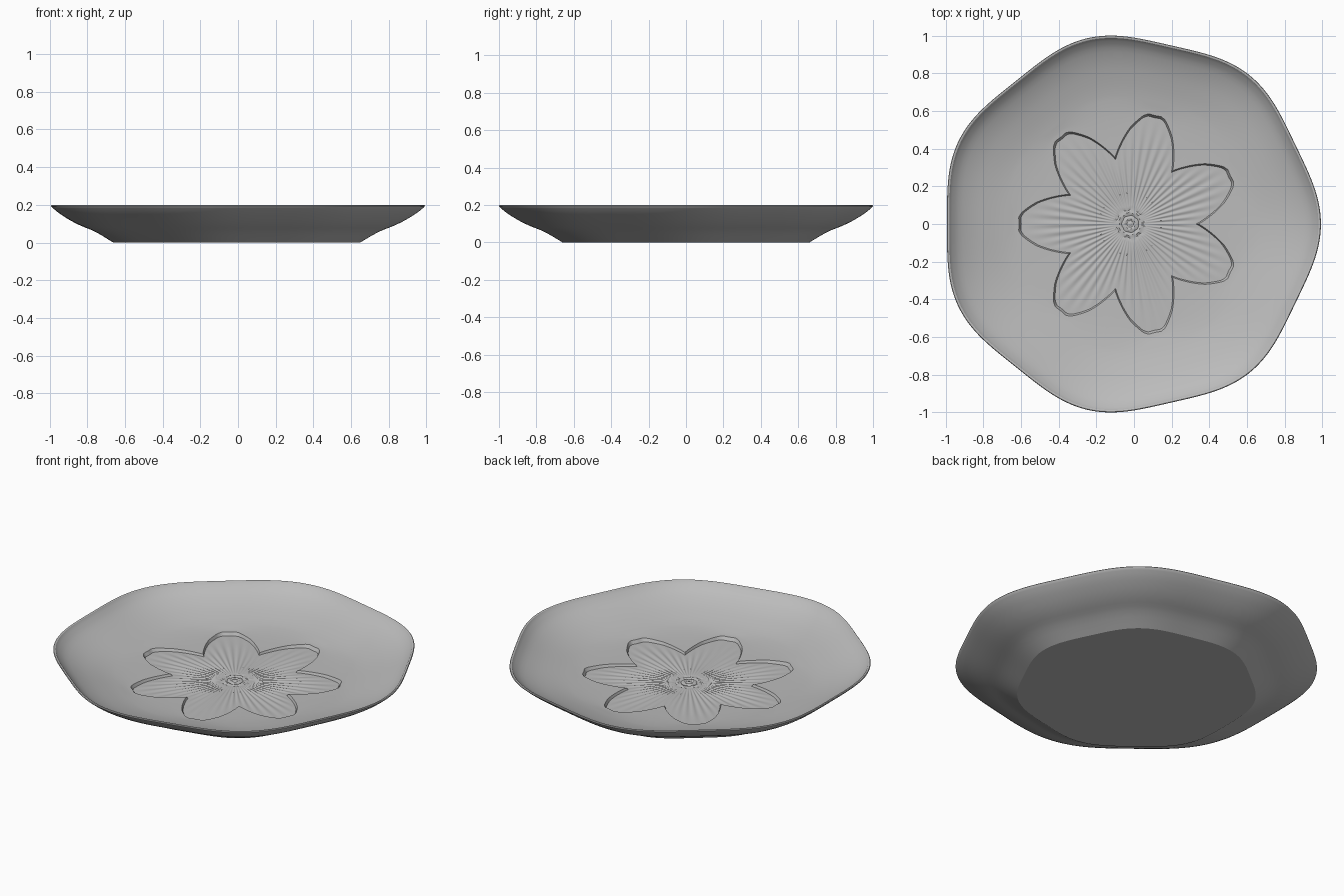
import bpy, bmesh, math

cube = bpy.data.objects.get("Cube")
if cube:
    bpy.data.objects.remove(cube, do_unlink=True)

SIDES = 7            # lobes of the plate and petals of the flower
SEGS = SIDES * 64    # points round each ring
CENTRE_X = -0.02
BED = 0.043          # height of the sunken flower


def interp(table, x):
    """Straight-line lookup in a list of (x, value) pairs."""
    for (x0, v0), (x1, v1) in zip(table, table[1:]):
        if x <= x1:
            return v0 + (v1 - v0) * max(0, x - x0) / (x1 - x0)
    return table[-1][1]


# Half a petal: degrees from its axis, radius
PETAL = [(0, 0.578), (3.5, 0.581), (6, 0.568), (13, 0.5), (20, 0.415), (25.72, 0.35)]


def petal_radius(a):
    step = 360 / SIDES
    off = (math.degrees(a) - 180 + step / 2) % step - step / 2
    return interp(PETAL, abs(off))


def lobed(radius, wave=0.02):
    return lambda a: radius * (1 + wave * math.cos(SIDES * a))


def smooth_profile(points, steps):
    """Rounded path through a few (radius, height) points."""
    out = []
    for i in range(len(points) - 1):
        p = [points[max(0, min(len(points) - 1, i + k))] for k in (-1, 0, 1, 2)]
        for s in range(steps):
            t = s / steps
            out.append(tuple(
                0.5 * (2 * b + (c - a) * t + (2 * a - 5 * b + 4 * c - d) * t ** 2
                       + (3 * b - a - 3 * c + d) * t ** 3) for a, b, c, d in zip(*p)))
    return out + [points[-1]]


def bed_height(r, s, a):
    """Flower bed with veins fanning along the petals and rings in the middle."""
    if r < 0.085:
        return BED + 0.003 * math.cos(r / 0.03 * math.tau)
    fade = min(1, (r - 0.085) / 0.08) * min(1, (1 - s) / 0.3)
    return BED + 0.0022 * fade * math.cos(SIDES * 8 * a)


# Each ring is a pair of functions of angle: radius and height
rings = []
for i in range(1, 37):
    s = (i / 36) ** 1.3
    blend = min(1, s * 1.4)
    radius = lambda a, s=s, b=blend: s * (b * petal_radius(a) + (1 - b) * 0.45)
    rings.append((radius, lambda a, s=s, f=radius: bed_height(f(a), s, a)))

# Floor outside the flower, rising to the rim
FLOOR = [(0.33, 0.054), (0.5, 0.058), (0.6, 0.063), (0.68, 0.074), (0.76, 0.092),
         (0.85, 0.119), (0.93, 0.155), (0.975, 0.192)]
floor = smooth_profile(FLOOR, 3)
for gap in (0.012, 0.018):
    radius = lambda a, g=gap: petal_radius(a) + g
    rings.append((radius, lambda a, f=radius: interp(floor, f(a))))
for k in (0.35, 0.7):
    radius = lambda a, k=k: (petal_radius(a) + 0.018) * (1 - k) + lobed(0.64)(a) * k
    rings.append((radius, lambda a, f=radius: interp(floor, f(a))))


def add_profile(points, wave=0.02):
    for r, z in points:
        rings.append((lobed(r, wave), lambda a, z=z: z))


add_profile([p for p in floor if p[0] > 0.635])
# Narrow rounded lip
add_profile([(0.979, 0.198), (0.984, 0.2), (0.989, 0.199), (0.992, 0.195)])
# Outer wall down to the flat foot
add_profile(smooth_profile([(0.99, 0.19), (0.95, 0.157), (0.89, 0.119), (0.83, 0.089),
                            (0.75, 0.056), (0.655, 0.0)], 3))
add_profile([(0.645, 0.0), (0.3, 0.0)])

bm = bmesh.new()
loops = []
for radius, height in rings:
    loop = []
    for j in range(SEGS):
        a = math.tau * j / SEGS
        r = radius(a)
        loop.append(bm.verts.new((CENTRE_X + r * math.cos(a), r * math.sin(a), height(a))))
    loops.append(loop)
for low, high in zip(loops, loops[1:]):
    for j in range(SEGS):
        k = (j + 1) % SEGS
        bm.faces.new((low[j], high[j], high[k], low[k]))
# Close the middle of the bed and the foot
bm.faces.new(loops[0])
bm.faces.new(loops[-1])
bmesh.ops.recalc_face_normals(bm, faces=bm.faces)

mesh = bpy.data.meshes.new("flower_plate")
bm.to_mesh(mesh)
bm.free()
plate = bpy.data.objects.new("flower_plate", mesh)
bpy.context.collection.objects.link(plate)

# Glaze colour
colour = (0.5, 0.5, 0.5, 1)
glaze = bpy.data.materials.new("grey_glaze")
glaze.use_nodes = True
glaze.diffuse_color = colour
glaze.node_tree.nodes["Principled BSDF"].inputs["Base Color"].default_value = colour
mesh.materials.append(glaze)

bpy.context.view_layer.objects.active = plate
plate.select_set(True)
bpy.ops.object.shade_smooth_by_angle(angle=math.radians(30))
